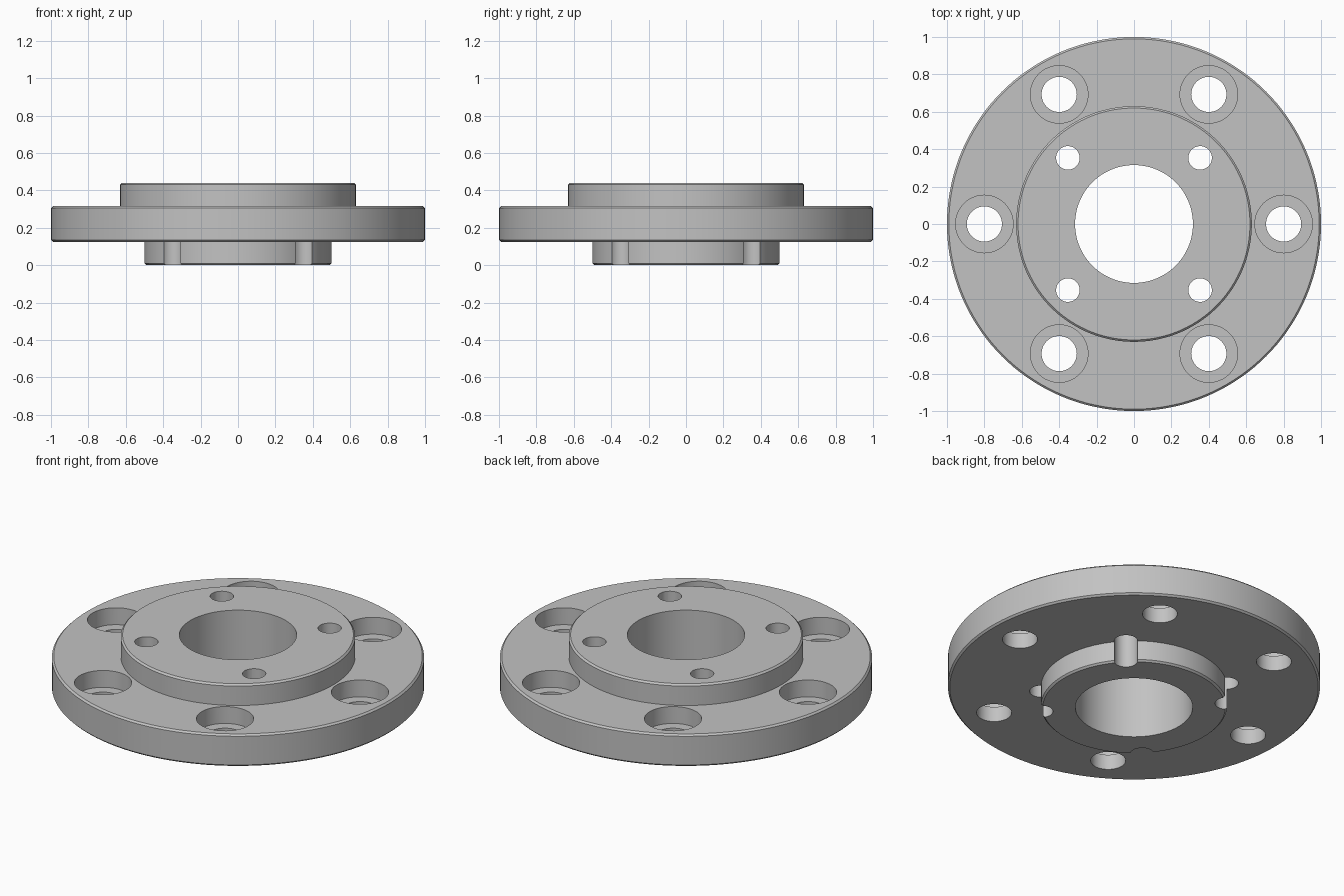
import bpy, bmesh, math
from mathutils import Matrix, Vector

cube = bpy.data.objects.get("Cube")
if cube:
    bpy.data.objects.remove(cube, do_unlink=True)

# Key dimensions
BORE, BOSS_R, DISC_R, HUB_R = 0.315, 0.5, 1.0, 0.63
DISC_Z, HUB_Z, TOP_Z = 0.125, 0.315, 0.44
CHAMFER = 0.01

steel = bpy.data.materials.new("steel grey")
steel.use_nodes = True
grey = (0.54, 0.54, 0.54, 1.0)
steel.diffuse_color = grey
steel.node_tree.nodes["Principled BSDF"].inputs["Base Color"].default_value = grey


def add_lathe(bm, profile, steps, centre=(0, 0)):
    """Spin a closed (radius, height) profile about a vertical axis."""
    part = bmesh.new()
    verts = [part.verts.new((r, 0, z)) for r, z in profile]
    edges = [part.edges.new((v, verts[(i + 1) % len(verts)]))
             for i, v in enumerate(verts)]
    bmesh.ops.spin(part, geom=verts + edges, cent=(0, 0, 0), axis=(0, 0, 1),
                   angle=math.tau, steps=steps)
    bmesh.ops.remove_doubles(part, verts=part.verts, dist=1e-5)
    # Drop edges left on the axis
    loose = [e for e in part.edges if not e.link_faces]
    bmesh.ops.delete(part, geom=loose, context='EDGES')
    bmesh.ops.recalc_face_normals(part, faces=part.faces)
    bmesh.ops.transform(part, matrix=Matrix.Translation(Vector((*centre, 0))),
                        verts=part.verts)
    mesh = bpy.data.meshes.new("part")
    part.to_mesh(mesh)
    part.free()
    bm.from_mesh(mesh)
    bpy.data.meshes.remove(mesh)


def make_object(name, bm):
    mesh = bpy.data.meshes.new(name)
    bm.to_mesh(mesh)
    bm.free()
    mesh.materials.append(steel)
    obj = bpy.data.objects.new(name, mesh)
    bpy.context.collection.objects.link(obj)
    return obj


def on_circle(radius, degrees):
    a = math.radians(degrees)
    return radius * math.cos(a), radius * math.sin(a)


# Stepped flange body: lower boss, wide disc and upper hub with a central bore
c = CHAMFER
body = bmesh.new()
add_lathe(body, [
    (BORE, 0), (BOSS_R - c, 0), (BOSS_R, c), (BOSS_R, DISC_Z),
    (DISC_R - c, DISC_Z), (DISC_R, DISC_Z + c),
    (DISC_R, HUB_Z - c), (DISC_R - c, HUB_Z),
    (HUB_R, HUB_Z), (HUB_R, TOP_Z - c), (HUB_R - c, TOP_Z), (BORE, TOP_Z),
], 144)
flange = make_object("flange", body)

# Hole cutters: six counterbored bolt holes and four plain pin holes
holes = bmesh.new()
seat_z = HUB_Z - 0.1
for k in range(6):
    add_lathe(holes, [(0, -0.1), (0.094, -0.1), (0.094, seat_z),
                      (0.154, seat_z), (0.154, 0.6), (0, 0.6)],
              48, on_circle(0.8, 60 * k))
for k in range(4):
    add_lathe(holes, [(0, -0.1), (0.063, -0.1), (0.063, 0.6), (0, 0.6)],
              32, on_circle(0.5, 45 + 90 * k))
cutter = make_object("hole_cutter", holes)
cutter.hide_render = True

# Cut the holes, then discard the cutter
cut = flange.modifiers.new("holes", 'BOOLEAN')
cut.operation = 'DIFFERENCE'
cut.solver = 'EXACT'
cut.object = cutter
bpy.ops.object.select_all(action='DESELECT')
flange.select_set(True)
bpy.context.view_layer.objects.active = flange
bpy.ops.object.modifier_apply(modifier=cut.name)
bpy.data.objects.remove(cutter, do_unlink=True)

# Smooth round walls, crisp edges
bpy.ops.object.shade_smooth_by_angle(angle=math.radians(30))
